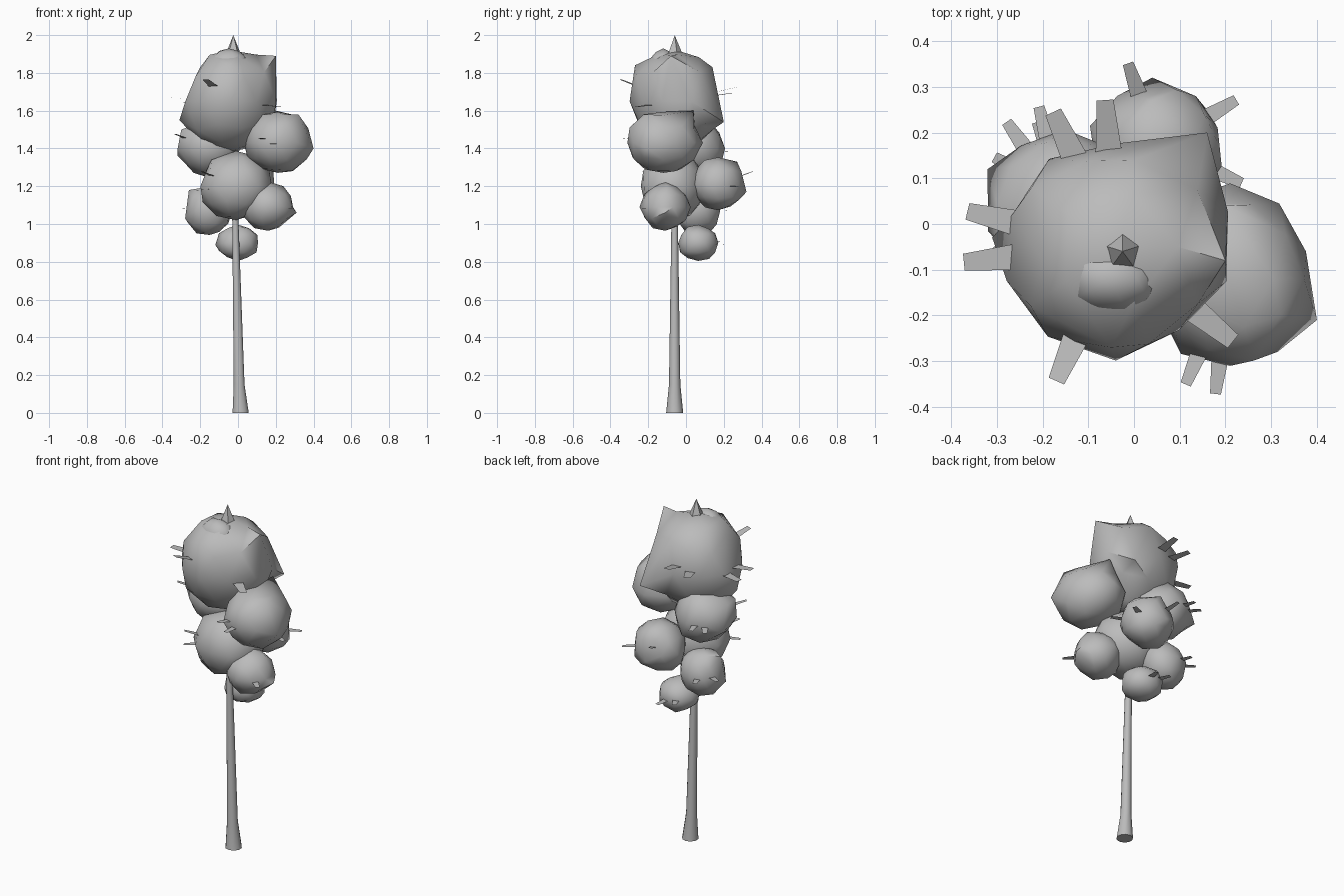
import bpy
import bmesh
import random
from math import cos, sin, radians
from mathutils import Vector

random.seed(4)
default = bpy.data.objects.get("Cube")
if default:
    bpy.data.objects.remove(default)

grey = bpy.data.materials.new("plain grey")
grey.use_nodes = True
grey.diffuse_color = (0.5, 0.5, 0.5, 1)
shader = grey.node_tree.nodes["Principled BSDF"]
shader.inputs["Base Color"].default_value = grey.diffuse_color


def finish(bm, name, smooth=True):
    """Turn the bmesh into a named grey object."""
    mesh = bpy.data.meshes.new(name)
    bm.to_mesh(mesh)
    bm.free()
    mesh.materials.append(grey)
    obj = bpy.data.objects.new(name, mesh)
    bpy.context.collection.objects.link(obj)
    if smooth:
        bpy.ops.object.select_all(action='DESELECT')
        obj.select_set(True)
        bpy.context.view_layer.objects.active = obj
        bpy.ops.object.shade_smooth_by_angle(angle=radians(50))


def leaf(name, tip, outward, length):
    """Flat blade that tapers from inside a clump out to its tip."""
    side = outward.cross(Vector((0, 0, 1))).normalized() * length * 0.22
    root = tip - outward.normalized() * length
    corners = (root - side, root + side, tip + side * 0.6, tip - side * 0.6)
    bm = bmesh.new()
    bm.faces.new([bm.verts.new(corner) for corner in corners])
    finish(bm, name, smooth=False)


def clump(name, centre, radii, corners=(), leaf_angles=(), leaf_length=0.09):
    """Lumpy foliage ball; corners pull single vertices outwards."""
    centre, radii = Vector(centre), Vector(radii)
    bm = bmesh.new()
    bmesh.ops.create_icosphere(bm, subdivisions=2, radius=1)
    directions = {v: v.co.normalized() for v in bm.verts}
    for v in bm.verts:
        v.co = centre + v.co * radii * random.uniform(0.93, 1.05)
    for corner in map(Vector, corners):
        aim = Vector(a / b for a, b in zip(corner - centre, radii))
        nearest = max(directions, key=lambda v: directions[v].dot(aim))
        nearest.co = corner
        del directions[nearest]
    directions.clear()
    finish(bm, name)
    # Stray leaves around the clump, each at a compass angle
    for number, angle in enumerate(leaf_angles, start=1):
        rise = random.uniform(-0.1, 0.4)
        around = Vector((cos(radians(angle)), sin(radians(angle)), rise))
        outward = around * radii
        tip = centre + outward + outward.normalized() * leaf_length * 0.6
        leaf(f"{name}_leaf_{number}", tip, outward, leaf_length)


# Trunk: tapered, flared at the foot and leaning slightly
bm = bmesh.new()
sides = 10
rings = []
for x, z, radius in ((0.014, 0, 0.045), (0.006, 0.15, 0.03), (-0.016, 1.1, 0.016)):
    ring = bmesh.ops.create_circle(bm, segments=sides, radius=radius)["verts"]
    bmesh.ops.translate(bm, verts=ring, vec=(x, -0.06, z))
    rings.append(ring)
for low, high in zip(rings, rings[1:]):
    for i in range(sides):
        j = (i + 1) % sides
        bm.faces.new((low[i], low[j], high[j], high[i]))
bm.faces.new(rings[0][::-1])
finish(bm, "trunk")

# Large crown with broad leaves
clump("crown", centre=(-0.04, -0.05, 1.65), radii=(0.25, 0.24, 0.28),
      corners=[(0.2, -0.08, 1.89), (-0.31, -0.03, 1.55), (-0.2, -0.08, 1.83),
               (-0.05, -0.27, 1.84), (0, 0.14, 1.83), (0.16, 0.2, 1.54)],
      leaf_angles=[94, 114, 166, 186, 247, 320], leaf_length=0.14)

# Upper clumps below the crown
clump("upper_left_clump", centre=(0.21, -0.12, 1.43), radii=(0.18, 0.2, 0.17),
      corners=[(0.4, -0.21, 1.4), (0.32, -0.2, 1.58), (0.2, 0.04, 1.6)],
      leaf_angles=[245, 262])
clump("upper_right_clump", centre=(-0.15, 0.04, 1.4), radii=(0.17, 0.17, 0.16),
      corners=[(-0.32, 0.12, 1.36), (-0.3, -0.03, 1.5)],
      leaf_angles=[105, 125, 215])

# Middle of the foliage
clump("middle_clump", centre=(-0.01, -0.07, 1.2), radii=(0.19, 0.18, 0.18),
      corners=[(-0.14, -0.12, 1.34)], leaf_angles=[212, 222])
clump("back_clump", centre=(0.05, 0.17, 1.21), radii=(0.15, 0.14, 0.145),
      corners=[(0.04, 0.32, 1.17), (0.04, 0.27, 1.33)],
      leaf_angles=[32, 108, 335])

# Lower clumps around the top of the trunk
clump("lower_left_clump", centre=(0.16, -0.11, 1.09), radii=(0.135, 0.13, 0.13),
      corners=[(0.31, -0.11, 1.06), (0.24, -0.1, 1.2)], leaf_angles=[315])
clump("lower_right_clump", centre=(-0.15, 0.06, 1.07), radii=(0.125, 0.12, 0.135),
      corners=[(-0.28, 0.03, 1.03), (-0.26, 0.05, 1.18)],
      leaf_angles=[110, 150])
clump("bottom_clump", centre=(0, 0.065, 0.9), radii=(0.115, 0.11, 0.095),
      corners=[(-0.12, 0.06, 0.89)], leaf_angles=[80, 115])

# Small cap clump and pointed leader at the very top
clump("cap_clump", centre=(-0.05, -0.12, 1.83), radii=(0.11, 0.08, 0.1))
bm = bmesh.new()
bmesh.ops.create_cone(bm, segments=5, radius1=0.05, radius2=0, depth=0.12,
                      cap_ends=True)
bmesh.ops.translate(bm, verts=bm.verts, vec=(-0.025, -0.06, 1.94))
finish(bm, "top_spike")
